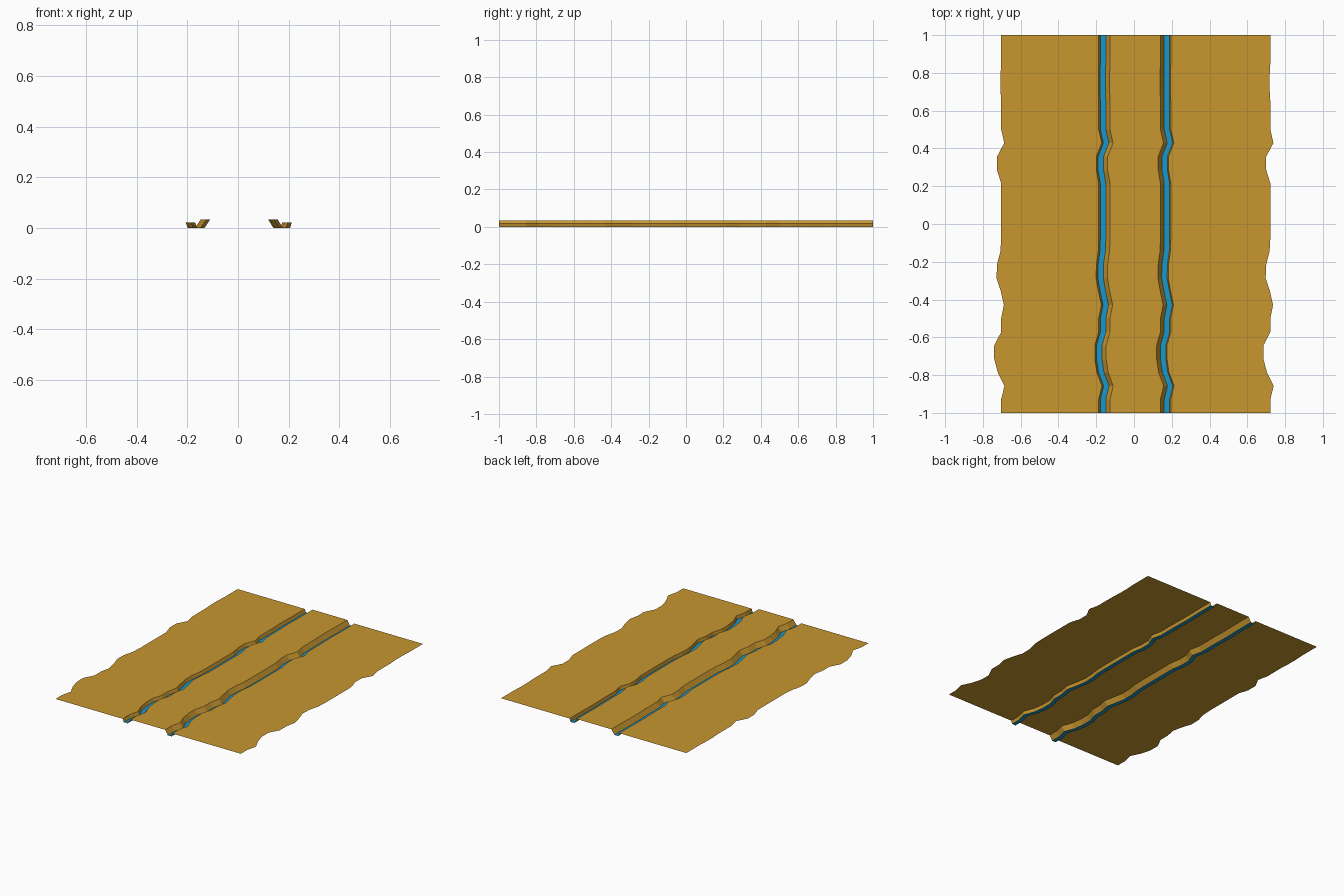
import bpy, bmesh

if "Cube" in bpy.data.objects:
    bpy.data.objects.remove(bpy.data.objects["Cube"])

GOLD = bpy.data.materials.new("earth")
GOLD.diffuse_color = (0.58, 0.31, 0.03, 1)
GOLD.use_nodes = True
GOLD.node_tree.nodes["Principled BSDF"].inputs["Base Color"].default_value = GOLD.diffuse_color
BLUE = bpy.data.materials.new("water")
BLUE.diffuse_color = (0.01, 0.31, 0.60, 1)
BLUE.use_nodes = True
BLUE.node_tree.nodes["Principled BSDF"].inputs["Base Color"].default_value = BLUE.diffuse_color

# Sideways drift of the banks at 29 evenly spaced stations along y
DRIFT = [0, 0, .017, -.018, -.037, -.037, 0, 0, .014, -.002, -.025, -.022,
         -.004, 0, 0, 0, 0, 0, -.022, -.022, .016, 0, 0, 0, -.004, -.004, 0, 0, 0]


def drift(x, d):
    # The outer borders swing left more than the channels do
    return d if abs(x) > 0.5 or d > 0 else d * 0.55


def strip(name, profile, mat):
    """Sweep an open (x, z) profile along y, following the drift."""
    bm = bmesh.new()
    n = len(DRIFT) - 1
    rows = [[bm.verts.new((x + drift(x, d), -1 + 2 * i / n, z)) for x, z in profile]
            for i, d in enumerate(DRIFT)]
    for a, b in zip(rows, rows[1:]):
        for j in range(len(profile) - 1):
            bm.faces.new((a[j], a[j + 1], b[j + 1], b[j]))
    me = bpy.data.meshes.new(name)
    bm.to_mesh(me)
    bm.free()
    me.materials.append(mat)
    ob = bpy.data.objects.new(name, me)
    bpy.context.collection.objects.link(ob)


OUT, MID = 0.022, 0.033   # heights of outer fields and middle strip
# Left-to-right profiles: fields, sloped banks, channel beds
strip("left_field", [(-.703, OUT), (-.187, OUT), (-.178, 0)], GOLD)
strip("left_channel_water", [(-.178, 0), (-.149, 0)], BLUE)
strip("middle_ridge", [(-.149, 0), (-.127, MID), (.140, MID), (.160, 0)], GOLD)
strip("right_channel_water", [(.160, 0), (.189, 0)], BLUE)
strip("right_field", [(.189, 0), (.195, OUT), (.722, OUT)], GOLD)
